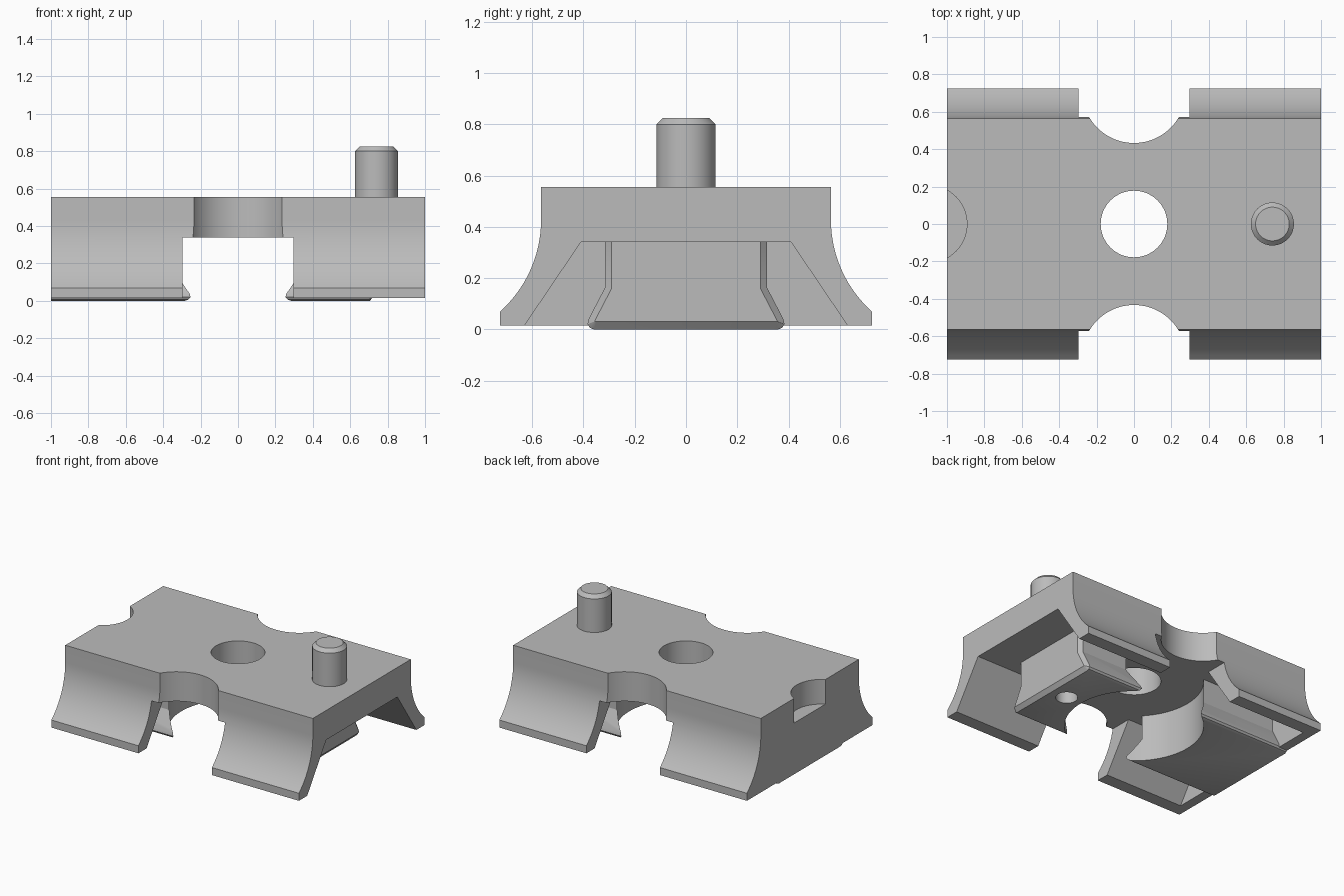
import bpy, bmesh, math

cube = bpy.data.objects.get("Cube")
if cube:
    bpy.data.objects.remove(cube)

grey = bpy.data.materials.new("plain grey")
grey.use_nodes = True
COLOR = (0.5, 0.5, 0.5, 1)
grey.diffuse_color = COLOR
grey.node_tree.nodes["Principled BSDF"].inputs["Base Color"].default_value = COLOR


def loft(name, sections):
    """Join (x, half outline) sections; each outline of (y, z) is mirrored in y."""
    bm = bmesh.new()
    rings = []
    for x, half in sections:
        outline = half + [(-y, z) for y, z in reversed(half)]
        rings.append([bm.verts.new((x, y, z)) for y, z in outline])
    n = len(rings[0])
    for a, b in zip(rings, rings[1:]):
        for i in range(n):
            j = (i + 1) % n
            bm.faces.new((a[i], a[j], b[j], b[i]))
    bm.faces.new(rings[0])
    bm.faces.new(rings[-1])
    return finish(name, bm)


def turned(name, x, y, profile, segments=64):
    """Upright round solid from (radius, z) steps."""
    bm = bmesh.new()
    rings = []
    for r, z in profile:
        rings.append([bm.verts.new((x + r * math.cos(t), y + r * math.sin(t), z))
                      for t in (math.tau * i / segments for i in range(segments))])
    for a, b in zip(rings, rings[1:]):
        for i in range(segments):
            j = (i + 1) % segments
            bm.faces.new((a[i], a[j], b[j], b[i]))
    bm.faces.new(rings[0])
    bm.faces.new(rings[-1])
    return finish(name, bm)


def finish(name, bm):
    bmesh.ops.recalc_face_normals(bm, faces=bm.faces)
    mesh = bpy.data.meshes.new(name)
    bm.to_mesh(mesh)
    bm.free()
    mesh.materials.append(grey)
    obj = bpy.data.objects.new(name, mesh)
    bpy.context.collection.objects.link(obj)
    return obj


def activate(obj):
    bpy.ops.object.select_all(action='DESELECT')
    obj.select_set(True)
    bpy.context.view_layer.objects.active = obj


def cut(obj, cutter):
    activate(obj)
    mod = obj.modifiers.new("cut", 'BOOLEAN')
    mod.operation = 'DIFFERENCE'
    mod.solver = 'EXACT'
    mod.object = cutter
    bpy.ops.object.modifier_apply(modifier=mod.name)
    bpy.data.objects.remove(cutter)


def smooth(obj):
    activate(obj)
    bpy.ops.object.shade_smooth_by_angle(angle=math.radians(25))


BOTTOM, CEILING, TOP = 0.015, 0.34, 0.555

# Body: flared saddle section with concave outer sides
flare = [(0.565, TOP), (0.565, 0.43)]
for i in range(1, 17):
    z = 0.43 - 0.36 * i / 16
    drop = 0.43 - z
    flare.append((0.565 + 0.475 - math.sqrt(0.475 ** 2 - drop ** 2), z))
reach = 0.16 / (flare[-1][0] - 0.565)
flare = [(0.565 + (y - 0.565) * reach, z) for y, z in flare]
flare.append((0.725, BOTTOM))
body = loft("saddle_body", [(-1, flare), (1, flare)])

# Underside hollow, open at the left end, closed by a wall at the right end
hollow = [(0.41, CEILING), (0.64, 0), (0.64, -0.1)]
cut(body, loft("hollow_cutter", [(-0.93, hollow), (1.2, hollow)]))

# Gap between the legs
gap = [(1, CEILING), (1, -0.1)]
cut(body, loft("gap_cutter", [(-0.297, gap), (0.297, gap)]))

# Side scallops, centre hole and end notch
for side in (-1, 1):
    cut(body, turned("scallop_cutter", 0, side * 0.71, [(0.277, 0.1), (0.277, 0.8)], 96))
cut(body, turned("hole_cutter", 0, 0, [(0.178, 0.1), (0.178, 0.8)]))
cut(body, turned("notch_cutter", -1.1, 0, [(0.207, 0.375), (0.207, 0.8)]))
smooth(body)

# Inner blocks with flared feet and a round hollow facing the centre
full = [(0.315, 0.36), (0.315, 0.165), (0.38, 0.04), (0.384, 0.02), (0.375, 0.006), (0.36, 0)]
end = [(0.29, 0.36), (0.29, 0.16), (0.355, 0.035), (0.356, 0.031), (0.354, 0.03), (0.35, 0.03)]
left_block = loft("left_inner_block", [(0.2, full), (0.705, full), (0.73, end)])
right_block = loft("right_inner_block", [(-0.2, full), (-0.999, full)])
cut(left_block, turned("bore_cutter", 0.58, 0, [(0.073, -0.1), (0.073, 0.3)], 32))
for block in (left_block, right_block):
    cut(block, turned("round_cutter", 0, 0, [(0.46, -0.1), (0.46, 0.5)], 128))
    smooth(block)

# Locating peg with chamfered tip
peg = turned("locating_peg", 0.74, 0, [(0.115, 0.5), (0.115, 0.8), (0.09, 0.825)])
smooth(peg)
